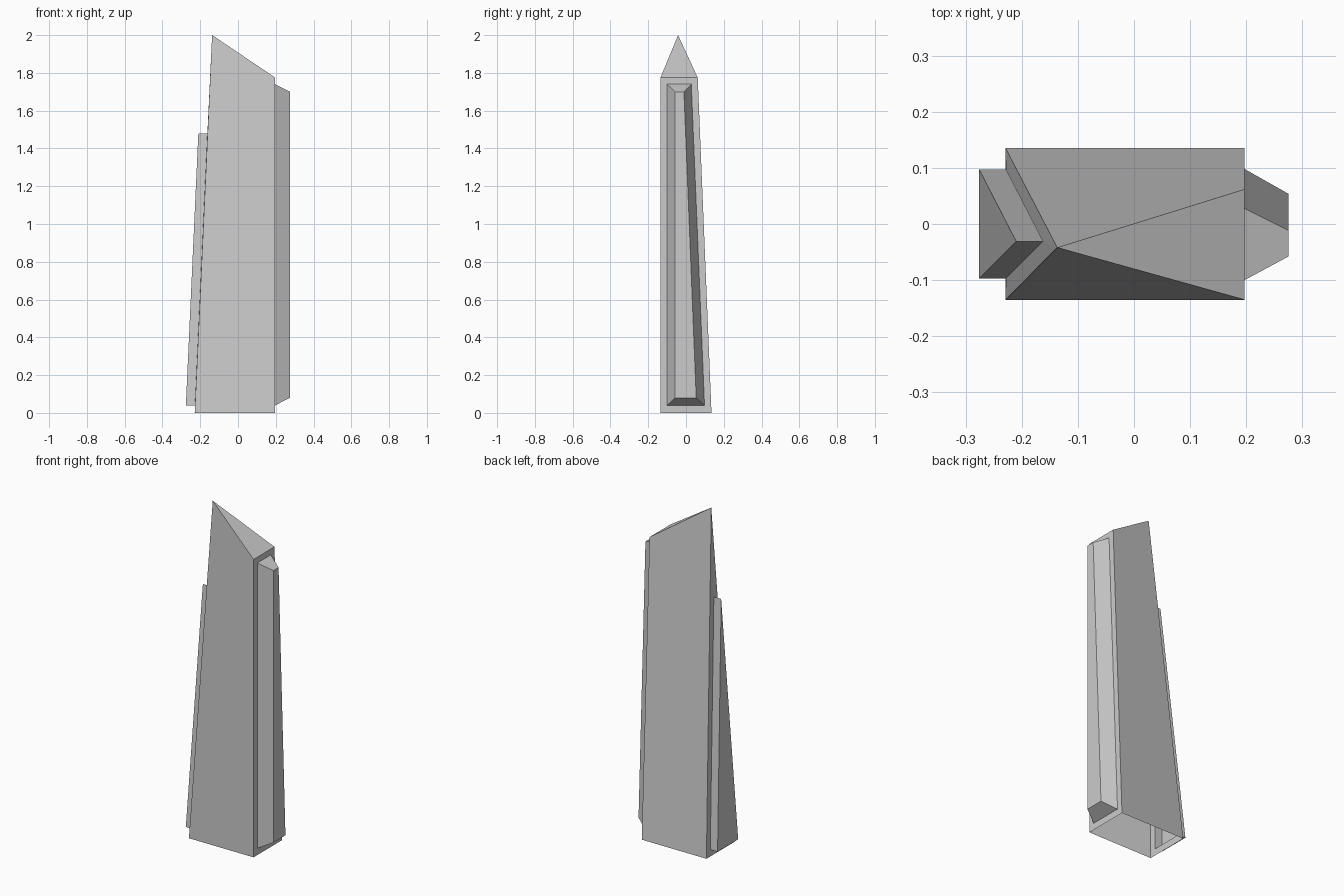
import bpy
import bmesh

if "Cube" in bpy.data.objects:
    bpy.data.objects.remove(bpy.data.objects["Cube"])

bm = bmesh.new()


def verts(points):
    return [bm.verts.new(p) for p in points]


def bridge(a, b):
    """Join two matching closed loops with a band of quads."""
    n = len(a)
    for i in range(n):
        j = (i + 1) % n
        bm.faces.new((a[i], a[j], b[j], b[i]))


# Main shaft corners: base, sloping shoulder and off-centre tip
fl, fr, br, bl = verts([(-0.229, -0.135, 0), (0.197, -0.135, 0),
                        (0.197, 0.135, 0), (-0.229, 0.135, 0)])
sf, sb, tip = verts([(0.197, -0.135, 1.775), (0.197, 0.062, 1.775),
                     (-0.137, -0.042, 2.0)])

# Front, back and top facets (underside is open)
bm.faces.new((fl, fr, sf, tip))
bm.faces.new((br, bl, tip, sb))
bm.faces.new((sf, sb, tip))

# Right face: inset frame, then a bevelled raised panel
panel_base = verts([(0.197, -0.1, 0.04), (0.197, 0.098, 0.04),
                    (0.197, 0.028, 1.74), (0.197, -0.1, 1.74)])
panel_cap = verts([(0.275, -0.058, 0.08), (0.275, 0.054, 0.08),
                   (0.275, -0.011, 1.7), (0.275, -0.058, 1.7)])
bridge([fr, br, sb, sf], panel_base)
bridge(panel_base, panel_cap)
bm.faces.new(panel_cap)

# Left face: inset triangular frame, then a straight raised panel
tri = [(-0.228, 0.097, 0.04), (-0.228, -0.097, 0.04), (-0.162, -0.031, 1.48)]
tri_base = verts(tri)
tri_cap = verts([(x - 0.048, y, z) for x, y, z in tri])
bridge([bl, fl, tip], tri_base)
bridge(tri_base, tri_cap)
bm.faces.new(tri_cap)

bmesh.ops.recalc_face_normals(bm, faces=bm.faces)
mesh = bpy.data.meshes.new("crystal_shard")
bm.to_mesh(mesh)
bm.free()
shard = bpy.data.objects.new("crystal_shard", mesh)
bpy.context.collection.objects.link(shard)
